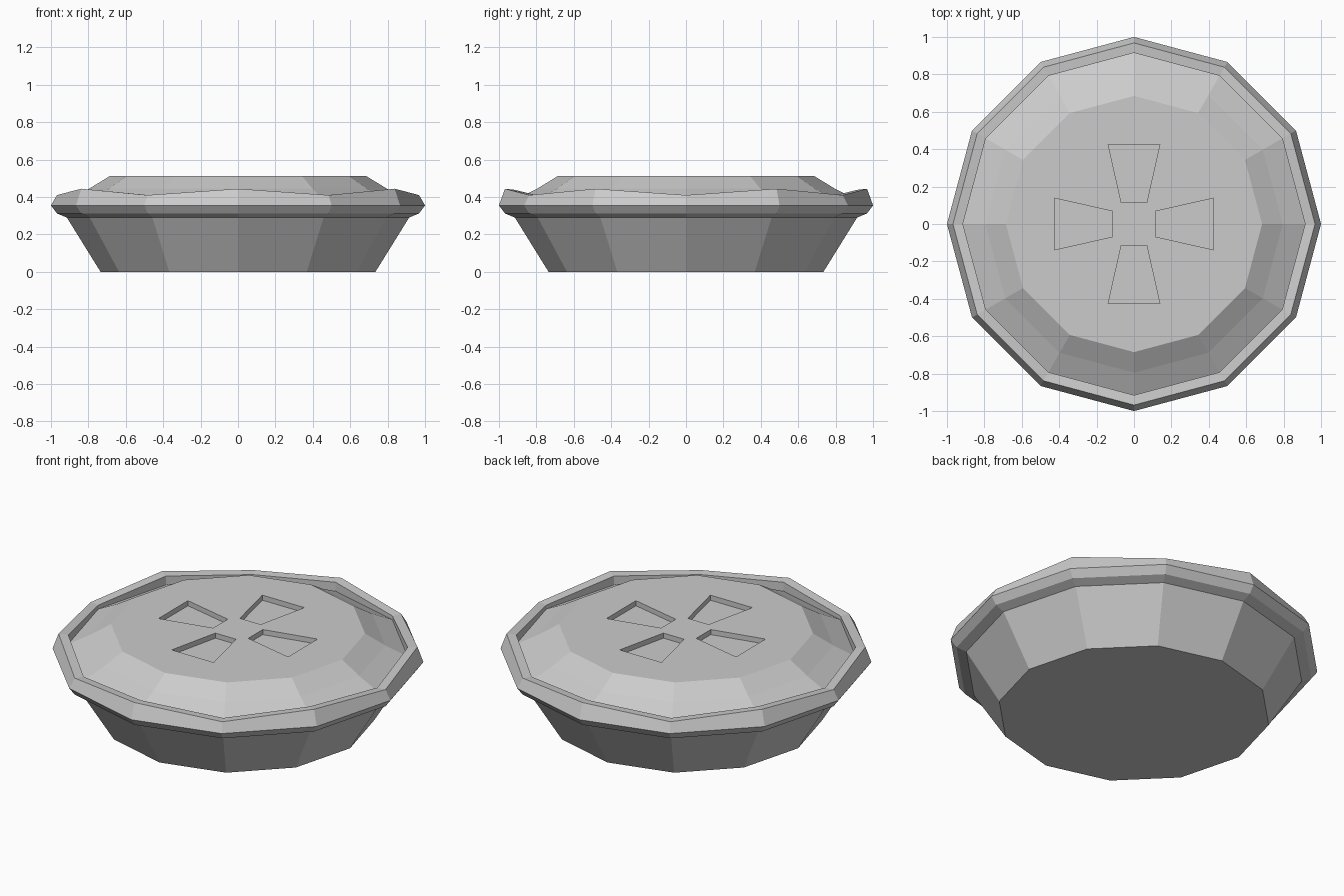
import bpy, bmesh
from math import cos, sin, pi

if "Cube" in bpy.data.objects:
    bpy.data.objects.remove(bpy.data.objects["Cube"])

SIDES = 12


def lathe(name, rings, cap_bottom=False, cap_top=False):
    """Stack 12-sided rings of (radius, z, wave); wave raises every other corner."""
    bm = bmesh.new()
    loops = []
    for r, z, wave in rings:
        loops.append([bm.verts.new((r * cos(2 * pi * i / SIDES),
                                    r * sin(2 * pi * i / SIDES),
                                    z + wave * (i % 2))) for i in range(SIDES)])
    for a, b in zip(loops, loops[1:]):
        for i in range(SIDES):
            j = (i + 1) % SIDES
            bm.faces.new((a[i], a[j], b[j], b[i]))
    if cap_bottom:
        bm.faces.new(loops[0][::-1])
    if cap_top:
        bm.faces.new(loops[-1])
    return finish(name, bm)


def finish(name, bm):
    me = bpy.data.meshes.new(name)
    bm.to_mesh(me)
    bm.free()
    ob = bpy.data.objects.new(name, me)
    bpy.context.collection.objects.link(ob)
    return ob


# Sloping dish
lathe("pie_dish", [(0.735, 0, 0), (0.915, 0.29, 0)], cap_bottom=True)

# Wavy crust rim with an inner wall
lathe("crust_rim", [(0.915, 0.29, 0), (0.968, 0.312, 0), (1.0, 0.355, 0),
                    (0.968, 0.41, 0.034), (0.915, 0.408, 0.03), (0.915, 0.385, 0)])

# Raised crust lid
lid = lathe("crust_lid", [(0.915, 0.385, 0), (0.795, 0.445, 0), (0.685, 0.512, 0)],
            cap_bottom=True, cap_top=True)

# Four tapered steam vents, as one cutter
bm = bmesh.new()
outline = [(0.115, -0.068), (0.425, -0.138), (0.425, 0.138), (0.115, 0.068)]
for k in range(4):
    c, s = cos(k * pi / 2), sin(k * pi / 2)
    low, high = [[bm.verts.new((x * c - y * s, x * s + y * c, z)) for x, y in outline]
                 for z in (0.482, 0.6)]
    bm.faces.new(low[::-1])
    bm.faces.new(high)
    for i in range(4):
        j = (i + 1) % 4
        bm.faces.new((low[i], low[j], high[j], high[i]))
cutter = finish("vent_cutter", bm)
cutter.hide_render = True

mod = lid.modifiers.new("vents", 'BOOLEAN')
mod.operation = 'DIFFERENCE'
mod.solver = 'EXACT'
mod.object = cutter
bpy.context.view_layer.objects.active = lid
bpy.ops.object.modifier_apply(modifier=mod.name)
bpy.data.objects.remove(cutter)

# Drop the hidden underside of the lid
bm = bmesh.new()
bm.from_mesh(lid.data)
bm.normal_update()
bmesh.ops.delete(bm, geom=[f for f in bm.faces if f.normal.z < -0.9], context='FACES')
bm.to_mesh(lid.data)
bm.free()
